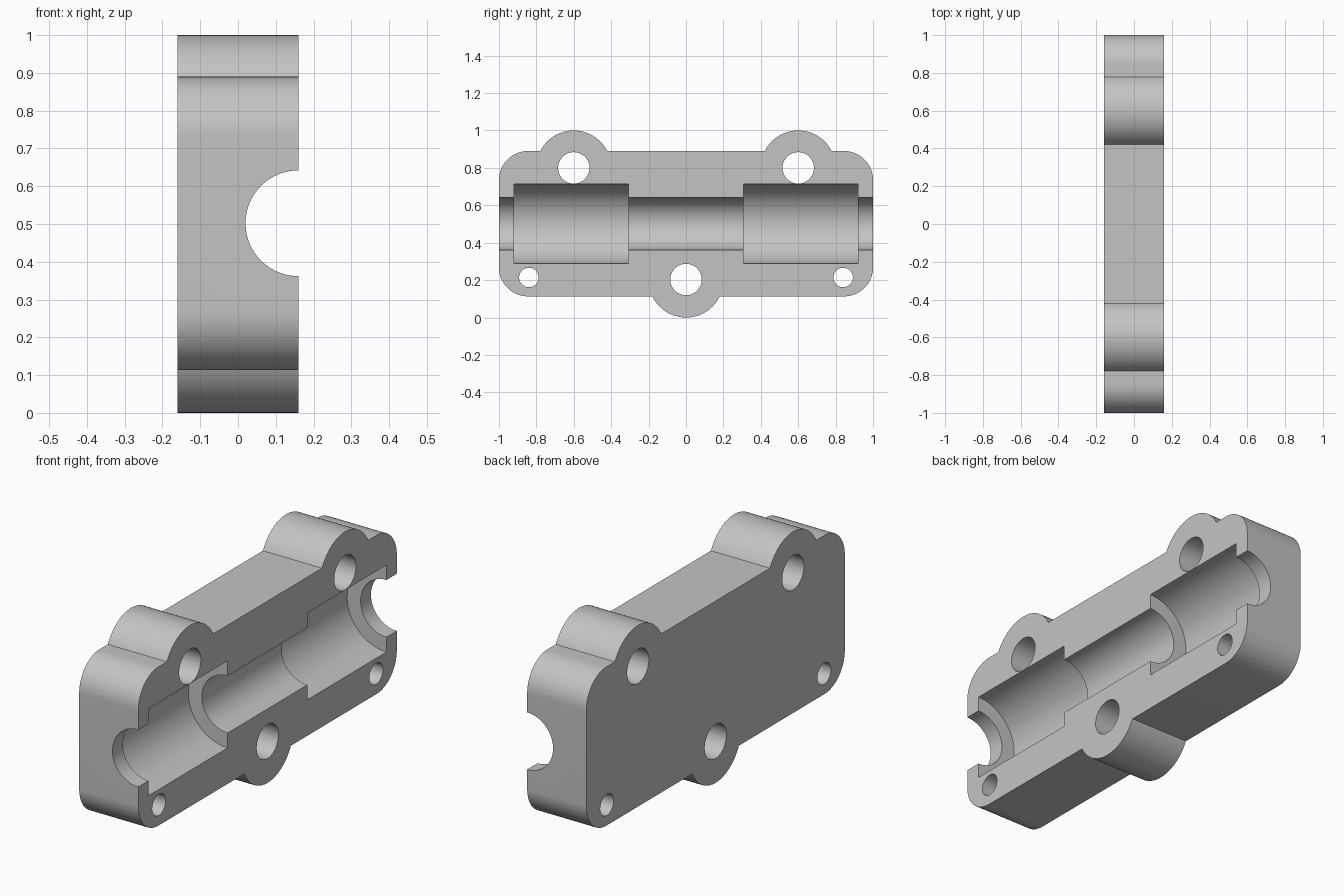
import bpy, bmesh
from math import sin, cos, pi, asin, radians

cube = bpy.data.objects.get("Cube")
if cube:
    bpy.data.objects.remove(cube, do_unlink=True)

HALF = 0.16                      # half thickness along x
TOP, BOTTOM = 0.89, 0.113        # plate edges
CORNER, LOBE = 0.155, 0.2        # radii
AXIS = 0.502                     # height of the shaft axis

grey = bpy.data.materials.new("mid_grey")
grey.use_nodes = True
colour = (0.55, 0.55, 0.55, 1)
grey.diffuse_color = colour
grey.node_tree.nodes["Principled BSDF"].inputs["Base Color"].default_value = colour


def arc(y, z, r, start, end, steps=24):
    angles = [start + (end - start) * i / steps for i in range(steps + 1)]
    return [(y + r * cos(a), z + r * sin(a)) for a in angles]


def prism(name, outline):
    """Extrude a y-z outline through the plate thickness."""
    bm = bmesh.new()
    face = bm.faces.new([bm.verts.new((-HALF, y, z)) for y, z in outline])
    ext = bmesh.ops.extrude_face_region(bm, geom=[face])
    moved = [v for v in ext["geom"] if isinstance(v, bmesh.types.BMVert)]
    bmesh.ops.translate(bm, verts=moved, vec=(2 * HALF, 0, 0))
    bmesh.ops.recalc_face_normals(bm, faces=bm.faces)
    mesh = bpy.data.meshes.new(name)
    bm.to_mesh(mesh)
    bm.free()
    mesh.materials.append(grey)
    obj = bpy.data.objects.new(name, mesh)
    bpy.context.collection.objects.link(obj)
    return obj


def cut_cylinder(body, radius, depth, location, rotation):
    bpy.ops.mesh.primitive_cylinder_add(vertices=96, radius=radius, depth=depth,
                                        location=location, rotation=rotation)
    cutter = bpy.context.object
    cutter.hide_render = True
    cutter.data.materials.append(grey)
    mod = body.modifiers.new("cut", "BOOLEAN")
    mod.operation, mod.solver, mod.object = "DIFFERENCE", "EXACT", cutter
    bpy.context.view_layer.objects.active = body
    bpy.ops.object.modifier_apply(modifier=mod.name)
    bpy.data.objects.remove(cutter, do_unlink=True)


# Outline: rounded plate with two upper lobes and one lower lobe
up = asin((TOP - 0.8) / LOBE)
low = asin((0.2 - BOTTOM) / LOBE)
side = 1 - CORNER
outline = (arc(side, BOTTOM + CORNER, CORNER, -pi / 2, 0)
           + arc(side, TOP - CORNER, CORNER, 0, pi / 2)
           + arc(0.6, 0.8, LOBE, up, pi - up, 40)
           + arc(-0.6, 0.8, LOBE, up, pi - up, 40)
           + arc(-side, TOP - CORNER, CORNER, pi / 2, pi)
           + arc(-side, BOTTOM + CORNER, CORNER, pi, 1.5 * pi)
           + arc(0, 0.2, LOBE, pi + low, 2 * pi - low, 40))
housing = prism("bearing_housing_half", outline)

# Shaft channel and the two bearing pockets
lying = (pi / 2, 0, 0)
cut_cylinder(housing, 0.14, 2.4, (HALF, 0, AXIS), lying)
for s in (-1, 1):
    cut_cylinder(housing, 0.213, 0.612, (HALF, s * 0.614, AXIS), lying)

# Bolt holes and small pin holes
across = (0, pi / 2, 0)
for y, z, r in ((-0.6, 0.8, 0.084), (0.6, 0.8, 0.084), (0, 0.203, 0.084),
                (-0.84, 0.214, 0.052), (0.84, 0.214, 0.052)):
    cut_cylinder(housing, r, 1, (0, y, z), across)

bpy.ops.object.select_all(action="DESELECT")
housing.select_set(True)
bpy.context.view_layer.objects.active = housing
bpy.ops.object.shade_smooth_by_angle(angle=radians(30))
